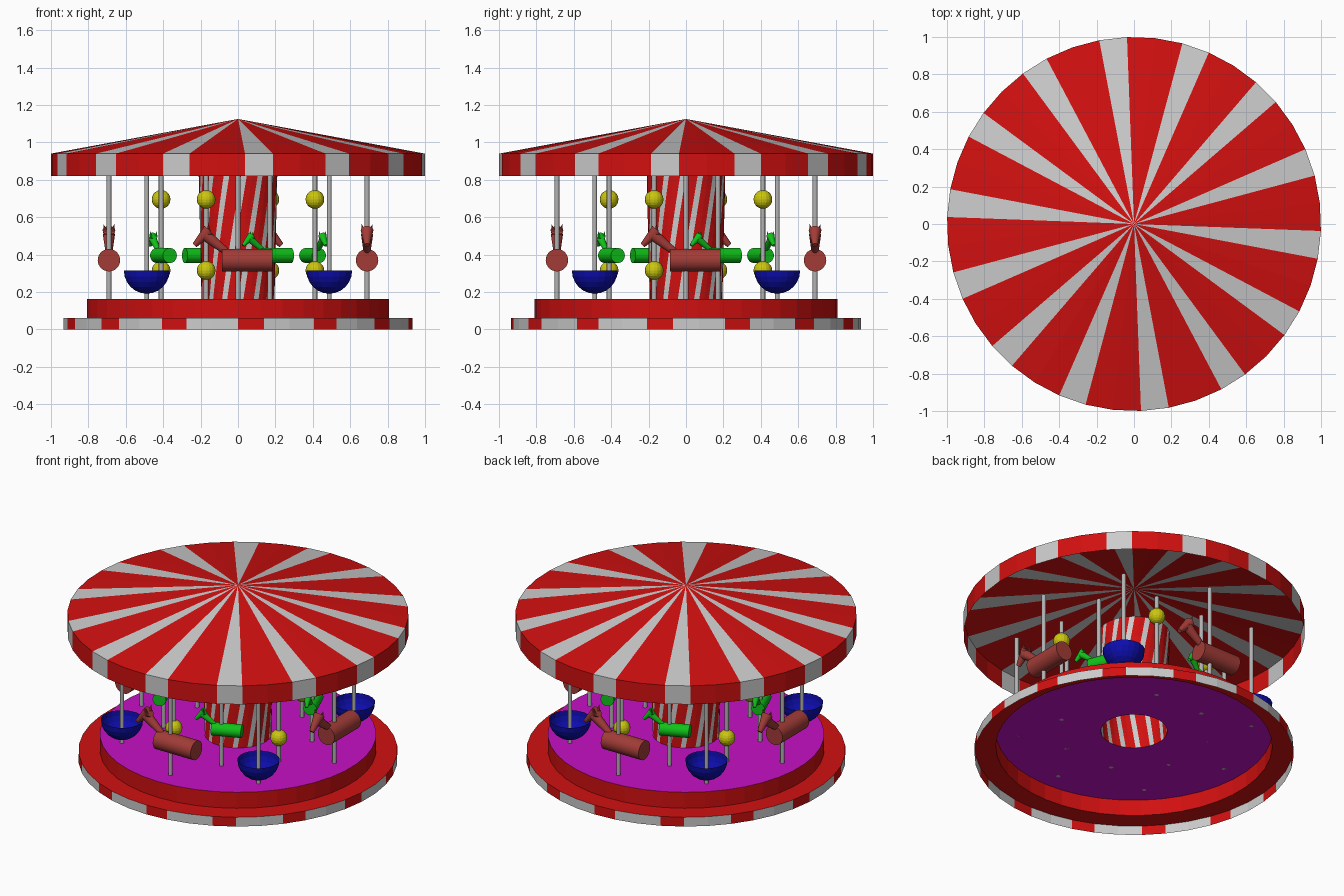
import bpy, bmesh, math
from mathutils import Matrix, Vector

if "Cube" in bpy.data.objects:
    bpy.data.objects.remove(bpy.data.objects["Cube"], do_unlink=True)


def material(name, rgb):
    m = bpy.data.materials.new(name)
    m.use_nodes = True
    m.diffuse_color = (*rgb, 1)
    m.node_tree.nodes["Principled BSDF"].inputs["Base Color"].default_value = (*rgb, 1)
    return m


RED = material("red", (0.64, 0.005, 0.005))
WHITE = material("pale_grey", (0.6, 0.6, 0.6))
PURPLE = material("purple", (0.56, 0.005, 0.56))
STEEL = material("steel_grey", (0.45, 0.45, 0.45))
BROWN = material("brown", (0.36, 0.045, 0.038))
GREEN = material("green", (0.005, 0.54, 0.01))
BLUE = material("blue", (0.004, 0.004, 0.42))
YELLOW = material("yellow", (0.6, 0.57, 0.005))

SEG = 42                      # 14 repeats of three panels
STEP = 2 * math.pi / SEG


def add_object(name, bm, mats, smooth=False):
    me = bpy.data.meshes.new(name)
    bm.to_mesh(me)
    bm.free()
    for m in mats:
        me.materials.append(m)
    ob = bpy.data.objects.new(name, me)
    bpy.context.collection.objects.link(ob)
    if smooth:
        bpy.ops.object.select_all(action='DESELECT')
        ob.select_set(True)
        bpy.context.view_layer.objects.active = ob
        bpy.ops.object.shade_smooth_by_angle(angle=math.radians(35))
    return ob


def lathe(name, profile, mats, start=0.0, rule=lambda seg, row: 0):
    """Spin (radius, z, twist) points; rule picks the colour of each panel."""
    bm = bmesh.new()
    rings = []
    for r, z, twist in profile:
        if r == 0:
            rings.append([bm.verts.new((0, 0, z))] * SEG)
        else:
            rings.append([bm.verts.new((r * math.cos(start + twist + i * STEP),
                                        r * math.sin(start + twist + i * STEP), z))
                          for i in range(SEG)])
    for row, (a, b) in enumerate(zip(rings, rings[1:])):
        for i in range(SEG):
            j = (i + 1) % SEG
            corners = list(dict.fromkeys((a[i], a[j], b[j], b[i])))
            bm.faces.new(corners).material_index = rule(i, row)
    return add_object(name, bm, mats)


def taper(bm, p0, p1, r0, r1, sides=32):
    """Capped cone or cylinder between two points."""
    p0, p1 = Vector(p0), Vector(p1)
    d = p1 - p0
    mat = Matrix.Translation((p0 + p1) / 2) @ d.to_track_quat('Z', 'Y').to_matrix().to_4x4()
    bmesh.ops.create_cone(bm, cap_ends=True, segments=sides, radius1=r0, radius2=r1,
                          depth=d.length, matrix=mat)


def ring_place(ob, name, radius, angle, z=0.0, scale=1.0):
    """Linked copy of a part placed on a ring, facing clockwise."""
    c = bpy.data.objects.new(name, ob.data)
    c.matrix_world = (Matrix.Rotation(math.radians(angle + 90), 4, 'Z')
                      @ Matrix.Translation((0, -radius, z)) @ Matrix.Scale(scale, 4))
    bpy.context.collection.objects.link(c)


# Striped canopy: vertical valance and cone roof, open underneath
canopy_start = -math.pi / 2 + STEP / 4
lathe("canopy", [(1.0, 0.82, 0), (1.0, 0.94, 0), (0, 1.125, 0)], [RED, WHITE],
      canopy_start, lambda i, row: 1 if i % 3 == 0 else 0)

# Base: striped skirt, red ledge, red drum wall and purple floor, open underneath
lathe("base_skirt", [(0.935, 0, 0), (0.935, 0.06, 0)], [RED, WHITE],
      -math.pi / 2, lambda i, row: 0 if i % 3 == 0 else 1)
lathe("base_drum", [(0.935, 0.06, 0), (0.81, 0.06, 0), (0.81, 0.163, 0), (0.195, 0.163, 0)],
      [RED, PURPLE], -math.pi / 2, lambda i, row: 1 if row == 2 else 0)

# Centre column with twisted stripes, an open tube
rows = 10
lathe("centre_column",
      [(0.195 + 0.015 * k / rows, 0.163 + 0.657 * k / rows, math.radians(30) * k / rows)
       for k in range(rows + 1)],
      [RED, WHITE], -math.pi / 2, lambda i, row: 1 if i % 3 == 0 else 0)

# Poles on the outer and inner rings
bm = bmesh.new()
taper(bm, (0, 0, 0.163), (0, 0, 0.825), 0.013, 0.013, 12)
pole = add_object("pole_template", bm, [STEEL], True)
for k in range(8):
    ring_place(pole, f"outer_pole_{k + 1}", 0.69, 45 * k)
    ring_place(pole, f"inner_pole_{k + 1}", 0.445, 45 * k + 22.5)


# Riding animal: barrel body, slanted neck, muzzle and two ears, facing -x
def animal(name, mat):
    bm = bmesh.new()
    taper(bm, (-0.085, 0, 0), (0.185, 0, 0), 0.06, 0.06)
    taper(bm, (-0.055, 0, 0.04), (-0.175, 0, 0.135), 0.018, 0.032, 16)
    taper(bm, (-0.155, 0, 0.16), (-0.232, 0, 0.08), 0.034, 0.014, 16)
    for s in (-1, 1):
        taper(bm, (-0.158, s * 0.016, 0.145), (-0.158, s * 0.03, 0.195), 0.014, 0, 8)
    return add_object(name, bm, [mat], True)


large_animal = animal("large_animal_template", BROWN)
small_animal = animal("small_animal_template", GREEN)

# Yellow ball
bm = bmesh.new()
bmesh.ops.create_uvsphere(bm, u_segments=16, v_segments=10, radius=0.05)
ball = add_object("ball_template", bm, [YELLOW])

# Open bowl seat: lower half of a sphere
bm = bmesh.new()
bmesh.ops.create_uvsphere(bm, u_segments=20, v_segments=12, radius=0.124)
bmesh.ops.delete(bm, geom=[v for v in bm.verts if v.co.z > 0.001], context='VERTS')
bowl = add_object("bowl_template", bm, [BLUE])

# Four repeats of the rides around the column
for k in range(4):
    n = k + 1
    ring_place(large_animal, f"large_animal_{n}", 0.69, 90 * k, 0.37)
    ring_place(bowl, f"bowl_seat_{n}", 0.69, 90 * k + 45, 0.315)
    ring_place(small_animal, f"small_animal_{n}", 0.445, 90 * k + 22.5, 0.395, 0.667)
    ring_place(ball, f"upper_ball_{n}", 0.445, 90 * k + 67.5, 0.695)
    ring_place(ball, f"lower_ball_{n}", 0.445, 90 * k + 67.5, 0.315)

# Templates are no longer needed
for ob in (pole, large_animal, small_animal, ball, bowl):
    bpy.data.objects.remove(ob, do_unlink=True)
